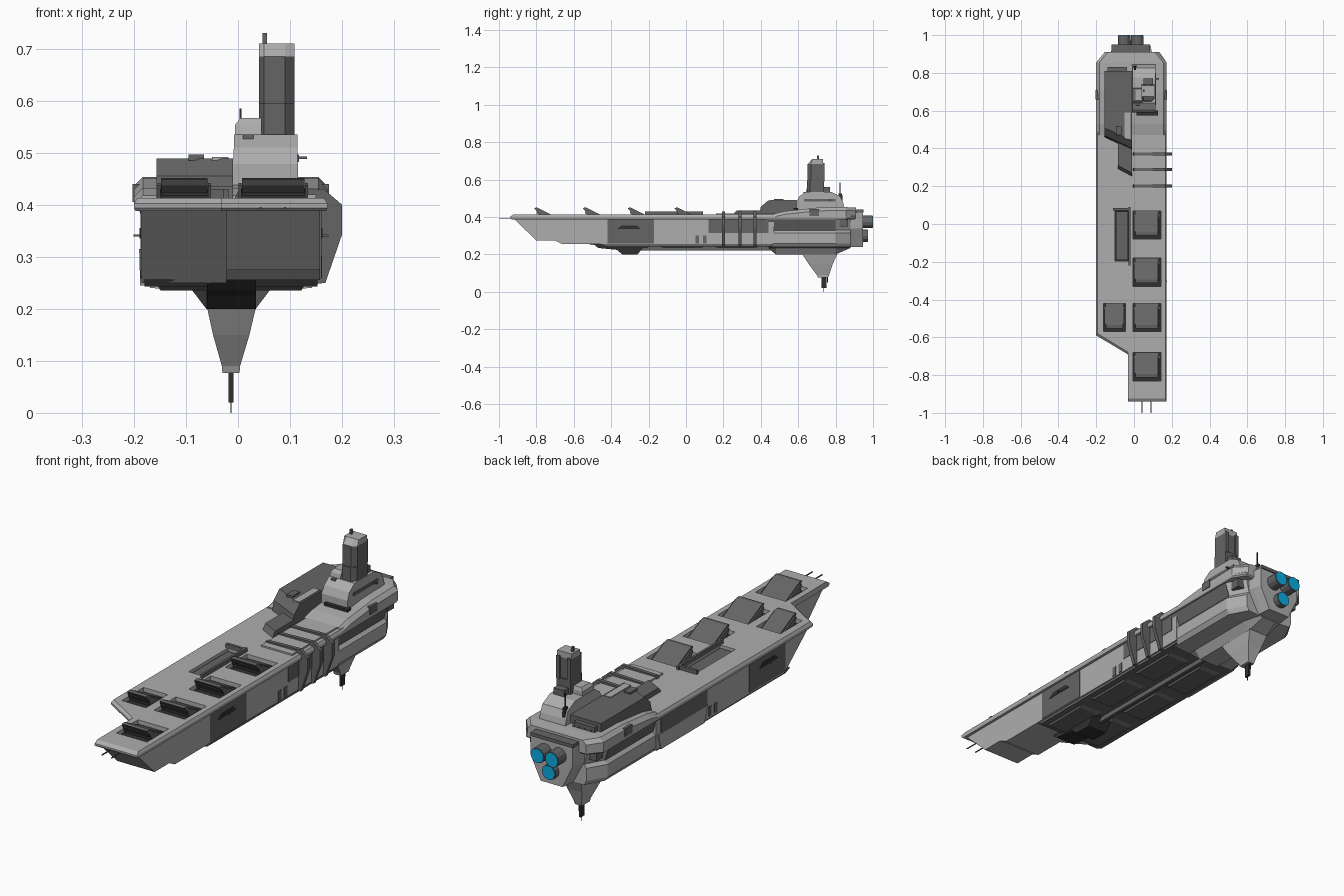
import bpy, bmesh, math

if "Cube" in bpy.data.objects:
    bpy.data.objects.remove(bpy.data.objects["Cube"])

CX = -0.0135  # hull centre line


def loft(name, rings):
    """Closed solid through rings of 3D points."""
    bm = bmesh.new()
    rs = [[bm.verts.new(p) for p in r] for r in rings]
    n = len(rs[0])
    for a, b in zip(rs, rs[1:]):
        for i in range(n):
            j = (i + 1) % n
            bm.faces.new((a[i], a[j], b[j], b[i]))
    bm.faces.new(rs[0])
    bm.faces.new(rs[-1])
    bmesh.ops.recalc_face_normals(bm, faces=bm.faces)
    me = bpy.data.meshes.new(name)
    bm.to_mesh(me)
    bm.free()
    ob = bpy.data.objects.new(name, me)
    bpy.context.collection.objects.link(ob)
    return ob


def prism(name, pts, axis, a, b):
    f = {'x': lambda p, t: (t, p[0], p[1]),
         'y': lambda p, t: (p[0], t, p[1]),
         'z': lambda p, t: (p[0], p[1], t)}[axis]
    return loft(name, [[f(p, t) for p in pts] for t in (a, b)])


def rect(x0, x1, y0, y1, z):
    return [(x0, y0, z), (x1, y0, z), (x1, y1, z), (x0, y1, z)]


def stack(name, *levels):
    """Stack of rectangles (x0, x1, y0, y1, z)."""
    return loft(name, [rect(*l) for l in levels])


def box(name, x0, x1, y0, y1, z0, z1):
    return stack(name, (x0, x1, y0, y1, z0), (x0, x1, y0, y1, z1))


def tube(name, x, z, r, y0, y1, n=12):
    pts = [(x + r * math.cos(2 * math.pi * i / n), z + r * math.sin(2 * math.pi * i / n)) for i in range(n)]
    return prism(name, pts, 'y', y0, y1)


# forward hull: long right bow and short skewed left bow
prism("right_hull", [(-.92, .39), (-.8, .275), (-.7, .275), (-.66, .255), (.47, .255), (.47, .39)], 'x', -.022, .158)
loft("left_hull", [[(x, f, .39), (x, f + .17, .25), (x, .47, .25), (x, .47, .39)]
                   for x, f in ((-.185, -.585), (-.022, -.68))])

# flight deck with notched bow and bevelled rim
plan = [(-.2, -.59), (-.033, -.69), (-.033, -.94), (.172, -.94), (.172, .855), (.135, .91), (-.155, .91), (-.2, .855)]
deck = loft("flight_deck", [[(CX + (x - CX) * s, y * (.5 + .5 * s), z) for x, y in plan]
                            for z, s in ((.388, .985), (.394, 1), (.402, 1), (.413, .965))])
for x in (.043, .09):
    box("bow_needle", x - .002, x + .002, -1, -.9, .392, .396)


def recess(x0, x1, y0, y1):
    """Sunken well in the flight deck with a dark floor."""
    cut = box("well_cutter", x0, x1, y0, y1, .3935, .46)
    cut.hide_render = True
    cut.hide_viewport = True
    mod = deck.modifiers.new("well", 'BOOLEAN')
    mod.operation = 'DIFFERENCE'
    mod.object = cut
    box("well_floor", x0, x1, y0, y1, .392, .3945)


# tilted launch hatches standing in wells
def hatch(x0, x1, rear):
    front = rear - .15
    recess(x0, x1, front, rear)
    prism("hatch_lid", [(rear - .001, .394), (front + .035, .451), (front + .018, .449), (front + .026, .437),
                        (rear - .03, .394)], 'x', x0 + .014, x1 - .014)
    for a in (x0 + .01, x1 - .01):
        prism("hatch_cheek", [(rear - .02, .394), (rear - .02, .398), (front + .04, .442), (front + .028, .437),
                              (front + .05, .394)], 'x', a - .003, a + .003)
    box("hatch_bulkhead", x0 + .012, x1 - .012, front + .055, front + .06, .394, .43)
    box("hatch_bar", x0 + .014, x1 - .014, front + .03, front + .038, .418, .424)


for rear in (.07, -.18, -.42, -.68):
    hatch(-.006, .142, rear)
hatch(-.162, -.045, -.42)

# elevator well with raised rim
recess(-.1, -.026, -.197, .075)
box("elevator_pad", -.094, -.032, -.19, .065, .394, .403)
for x0, x1, y0, y1 in ((-.028, -.018, -.22, .09), (-.11, -.02, .072, .084)):
    box("elevator_rim", x0, x1, y0, y1, .41, .43)


# raised aft deck, ramping up from the flight deck
def aft_section(y, top, w=0):
    return [(-.2 + w, y, .40), (-.2 + w, y, top - .017), (-.183 + w, y, top),
            (.155 - w, y, top), (.172 - w, y, top - .017), (.172 - w, y, .40)]


loft("aft_deck", [aft_section(.47, .418), aft_section(.53, .432), aft_section(.7, .45),
                  aft_section(.855, .453), aft_section(.91, .45, .045)])
for x0, x1 in ((-.203, -.15), (.125, .175)):
    box("deck_side_port", x0, x1, .66, .71, .405, .44)


# aft hull with overhang, flat bilge and narrow keel
def hull_ring(y, low, s=1):
    half = [(.18, .405), (.155, .33), (.169, .315), (.169, .26), (.155, .24), (.075, .236), (.0475, low)]
    pts = [(h * s, z) for h, z in half]
    return [(CX + h, y, z) for h, z in pts] + [(CX - h, y, z) for h, z in reversed(pts)]


loft("aft_hull", [hull_ring(.44, .235), hull_ring(.48, .2), hull_ring(.80, .2), hull_ring(.88, .235, .72)])
for s in (-1, 1):
    prism("overhang_panel", [(CX + s * x, z) for x, z in ((.181, .404), (.157, .329), (.14, .329), (.14, .404))],
          'y', .43, .8)
    a, b = sorted((CX + s * .165, CX + s * .1735))
    box("hull_side_band", a, b, .12, .44, .315, .389)
    box("stern_vent", CX + s * .14 - .02, CX + s * .14 + .02, .82, .865, .35, .40)
loft("engine_housing", [[(CX + dx * s, y, z) for dx, z in
                         ((-.105, .425), (.105, .425), (.105, .34), (.055, .24), (-.055, .24), (-.105, .34))]
                        for y, s in ((.82, 1.15), (.90, 1.05), (.945, .96))])
box("stern_lip", -.12, .085, .88, .95, .425, .44)

# engines with glowing discs
for x, z, end in ((-.052, .375, 1), (.018, .375, 1), (-.017, .30, .972)):
    tube("engine_nozzle", x, z, .033, .92, end - .002)
    tube("engine_disc", x, z, .030, end - .004, end)

# ventral fin and probe
stack("ventral_fin", (-.06, .035, .62, .81, .205), (-.048, .022, .655, .785, .15),
      (-.031, .004, .70, .765, .09), (-.03, .003, .705, .76, .077))
box("fin_probe", -.018, -.009, .725, .75, .02, .08)
box("fin_probe_tip", -.0145, -.0125, .736, .739, 0, .03)
box("fin_probe_side", -.016, -.013, .755, .758, .05, .09)

# keel: belly plate, spine, forward bulge and paired belly bays
stack("belly_plate", (-.18, .153, -.46, .46, .256), (-.18, .153, -.43, .46, .243))
prism("keel_bulge", [(-.5, .26), (-.47, .235), (-.37, .225), (-.34, .2), (-.26, .2), (-.23, .235), (-.2, .26)],
      'x', -.06, .035)
box("keel_spine", -.02, -.006, -.25, .48, .222, .26)
for y in (-.44, -.15, .14):
    for x0, x1 in ((-.157, -.045), (.015, .13)):
        stack("belly_bay", (x0, x1, y, y + .26, .25), (x0 + .008, x1 - .008, y + .03, y + .23, .235))

# hull side details
for xs, s in ((-.185, -1), (.158, 1)):
    x0, x1 = sorted((xs - s * .01, xs + s * .002))
    box("side_panel", x0, x1, -.42, -.17, .258, .388)
    a, b = sorted((xs, xs + s * .004))
    prism("panel_slot", [(-.37, .335), (-.24, .335), (-.26, .355), (-.345, .355)], 'x', a, b)
    for y in (.05, .09):
        box("side_hatch", x0, x1 + .001 * s, y, y + .02, .26, .302)
    a, b = sorted((xs, xs + s * .016))
    box("side_pin", a, b, -.305, -.3, .339, .343)
stack("left_sponson", (-.188, -.16, .14, .44, .245), (-.19, -.16, .12, .46, .315))

# wrap-around ribs
rib = [(-.01, .405), (0, .425), (.165, .43), (.2, .4), (.2, .343), (.168, .25), (.13, .245), (.13, .405)]
for y in (.2, .288, .37):
    prism("hull_rib", rib, 'y', y - .008, y + .008)
box("rib_deck_plate", 0, .15, .16, .47, .41, .42)

# hangar block with slanted front
loft("hangar_block", [[(-.157, f, z), (-.01, f - .07, z), (-.01, .81, z), (-.157, .81, z)]
                      for f, z in ((.46, .41), (.47, .455), (.51, .489))])
loft("hangar_ramp", [[(-.085, f + .04, z), (-.01, f, z), (-.01, .45, z), (-.085, .45, z)]
                     for f, z in ((.25, .41), (.27, .435))])
box("hangar_hatch", -.095, -.065, .47, .52, .485, .497)
box("upper_hangar_panel", -.05, -.018, .45, .59, .485, .492)
box("hangar_rear_door", -.14, -.04, .805, .83, .445, .475)

# bridge base
stack("bridge_base", (-.01, .115, .59, .85, .43), (-.01, .115, .59, .84, .478), (-.008, .114, .605, .825, .51),
      (-.008, .114, .64, .775, .535))
box("bridge_window_band", .03, .117, .63, .80, .482, .497)
box("bridge_front_door", .012, .126, .575, .60, .415, .448)
stack("bridge_lookout", (-.006, .045, .64, .72, .53), (-.006, .045, .645, .72, .553), (.005, .045, .655, .715, .567))
box("lookout_window", .01, .03, .628, .65, .515, .535)
box("rear_equipment", .05, .1, .735, .77, .53, .562)
box("side_sensor", .11, .133, .765, .773, .488, .493)

# bridge tower with chamfered front
foot = [(.04, .732), (.04, .668), (.05, .65), (.09, .65), (.109, .668), (.109, .732)]
prism("tower_neck", [(x, y - .004 if y < .7 else y + .006) for x, y in foot], 'z', .53, .595)
prism("tower_shaft", foot, 'z', .59, .685)
loft("tower_cap", [[(x, y, .683) for x, y in foot], [(x, max(y, .675), .71) for x, y in foot]])
for x in (.048, .1):
    box("tower_rear_rib", x - .008, x + .008, .728, .74, .59, .69)
box("tower_mast", .047, .056, .70, .712, .705, .73)

# stern mast and antenna row
stack("stern_mast_base", (-.005, .015, .81, .84, .45), (0, .01, .815, .835, .525))
box("stern_mast", .003, .007, .822, .826, .52, .585)
for i in range(4):
    x = -.125 + i * .028
    box("stern_aerial", x, x + .003, .81, .835, .455, .46)

# paint: light hull, dark fittings, near-black openings, glowing engines
PAINT = {"glow": ((.003, .42, .78, 1), "engine_disc"),
         "black": ((.03, .03, .03, 1), "well_floor hatch_b bridge_front panel_slot fin_probe stern_mast keel_bulge"),
         "dark": ((.13, .13, .13, 1), "hatch_ elevator_ hangar_ hull_ side_ tower_neck tower_shaft tower_rear tower_mast "
                  "engine_nozzle belly_ keel_ rear_ lookout_ bridge_window deck_side stern_ overhang bow_"),
         "light": ((.42, .42, .42, 1), "")}
for key, (colour, prefixes) in PAINT.items():
    mat = bpy.data.materials.new(key)
    mat.diffuse_color = colour
    mat.use_nodes = True
    mat.node_tree.nodes["Principled BSDF"].inputs["Base Color"].default_value = mat.diffuse_color
    for ob in bpy.data.objects:
        if not ob.data.materials and ob.name.startswith(tuple(prefixes.split()) or ""):
            ob.data.materials.append(mat)
